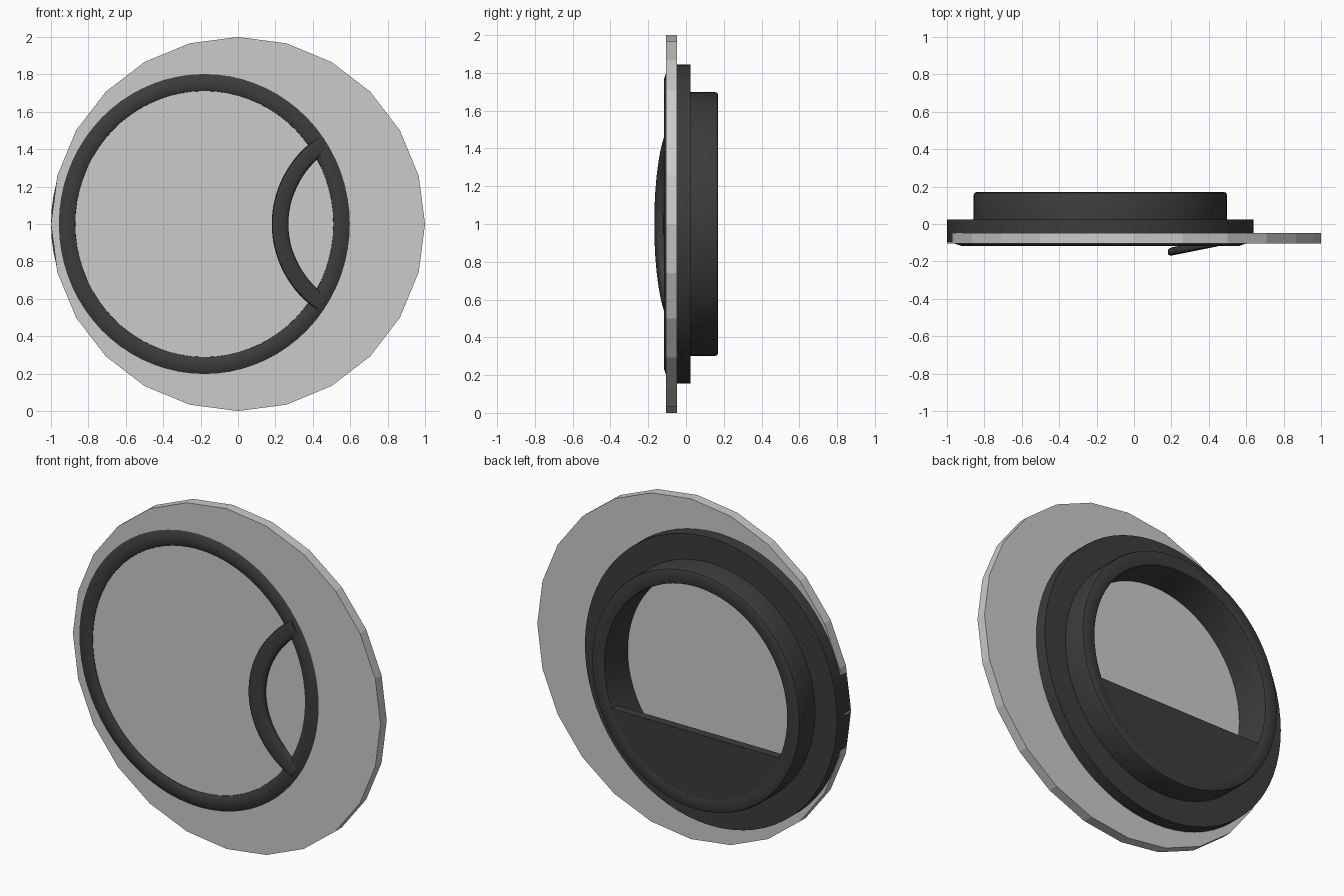
import bpy, bmesh
from math import sin, cos, tau, radians, sqrt, asin

if "Cube" in bpy.data.objects:
    bpy.data.objects.remove(bpy.data.objects["Cube"])

CX, CZ, SQ = -0.18, 1.0, 0.97   # centre of the fitting and its sideways squash

dark = bpy.data.materials.new("dark_rubber")
dark.diffuse_color = (0.045, 0.045, 0.045, 1)
dark.use_nodes = True
dark.node_tree.nodes["Principled BSDF"].inputs["Base Color"].default_value = dark.diffuse_color


def finish(name, bm, mat=None, smooth=True):
    bmesh.ops.recalc_face_normals(bm, faces=bm.faces)
    mesh = bpy.data.meshes.new(name)
    bm.to_mesh(mesh)
    bm.free()
    ob = bpy.data.objects.new(name, mesh)
    bpy.context.collection.objects.link(ob)
    if mat:
        mesh.materials.append(mat)
    if smooth:
        bpy.ops.object.select_all(action='DESELECT')
        ob.select_set(True)
        bpy.context.view_layer.objects.active = ob
        bpy.ops.object.shade_smooth_by_angle(angle=radians(35))
    return ob


def bridge(bm, rings, closed):
    """Skin a list of vertex loops; closed joins last to first, else caps ends."""
    n = len(rings[0])
    pairs = list(zip(rings, rings[1:] + rings[:1]))
    for a, b in pairs if closed else pairs[:-1]:
        for i in range(n):
            j = (i + 1) % n
            bm.faces.new((a[i], a[j], b[j], b[i]))
    if not closed:
        bm.faces.new(rings[0])
        bm.faces.new(rings[-1])


def prism(name, outline, y0, y1, mat=None, smooth=True):
    bm = bmesh.new()
    rings = [[bm.verts.new((x, y, z)) for x, z in outline] for y in (y0, y1)]
    bridge(bm, rings, False)
    return finish(name, bm, mat, smooth)


# 24-sided backing disc
disc = [(cos(tau * i / 24), CZ + sin(tau * i / 24)) for i in range(24)]
prism("backing_disc", disc, -0.105, -0.047, smooth=False)

# Stepped ring: front lip, flange and rear collar in one turned profile (radius, y)
profile = [(0.61, -0.09), (0.705, -0.09), (0.712, -0.107), (0.73, -0.117),
           (0.765, -0.117), (0.805, -0.104), (0.815, -0.095), (0.845, -0.095),
           (0.845, 0.025), (0.698, 0.025), (0.698, 0.155), (0.694, 0.166),
           (0.684, 0.17), (0.622, 0.17), (0.613, 0.166), (0.61, 0.157)]
bm = bmesh.new()
N = 72
rings = [[bm.verts.new((CX + SQ * r * cos(tau * k / N), y, CZ + r * sin(tau * k / N)))
          for r, y in profile] for k in range(N)]
bridge(bm, rings, True)
finish("stepped_ring", bm, dark)

# Half cover closing the lower part of the collar at the back
R, drop = 0.65, 0.247
a0 = asin(drop / R)
arc = [-(a0 + (tau / 2 - 2 * a0) * i / 32) for i in range(33)]
cover = [(CX + SQ * R * cos(a), CZ + R * sin(a)) for a in arc]
prism("lower_cover", cover, 0.12, 0.1695, dark)

# Curved pull tab on the front, leaning out from the lip
section = [(cos(tau * (i + .5) / 16), sin(tau * (i + .5) / 16)) for i in range(16)]


def rounded(v):
    return (abs(v) ** 0.6) * (1 if v > 0 else -1)


bm = bmesh.new()
rings = []
for k in range(33):
    a = radians(-56 + 112 * k / 32)
    loop = []
    for u, v in section:
        r = 0.51 + 0.045 * rounded(u)
        x = 0.735 - r * cos(a)
        y = -0.142 + 0.022 * rounded(v) + 0.2 * (x - 0.225)
        loop.append(bm.verts.new((x, y, CZ + r * sin(a))))
    rings.append(loop)
bridge(bm, rings, False)
finish("pull_tab", bm, dark)
